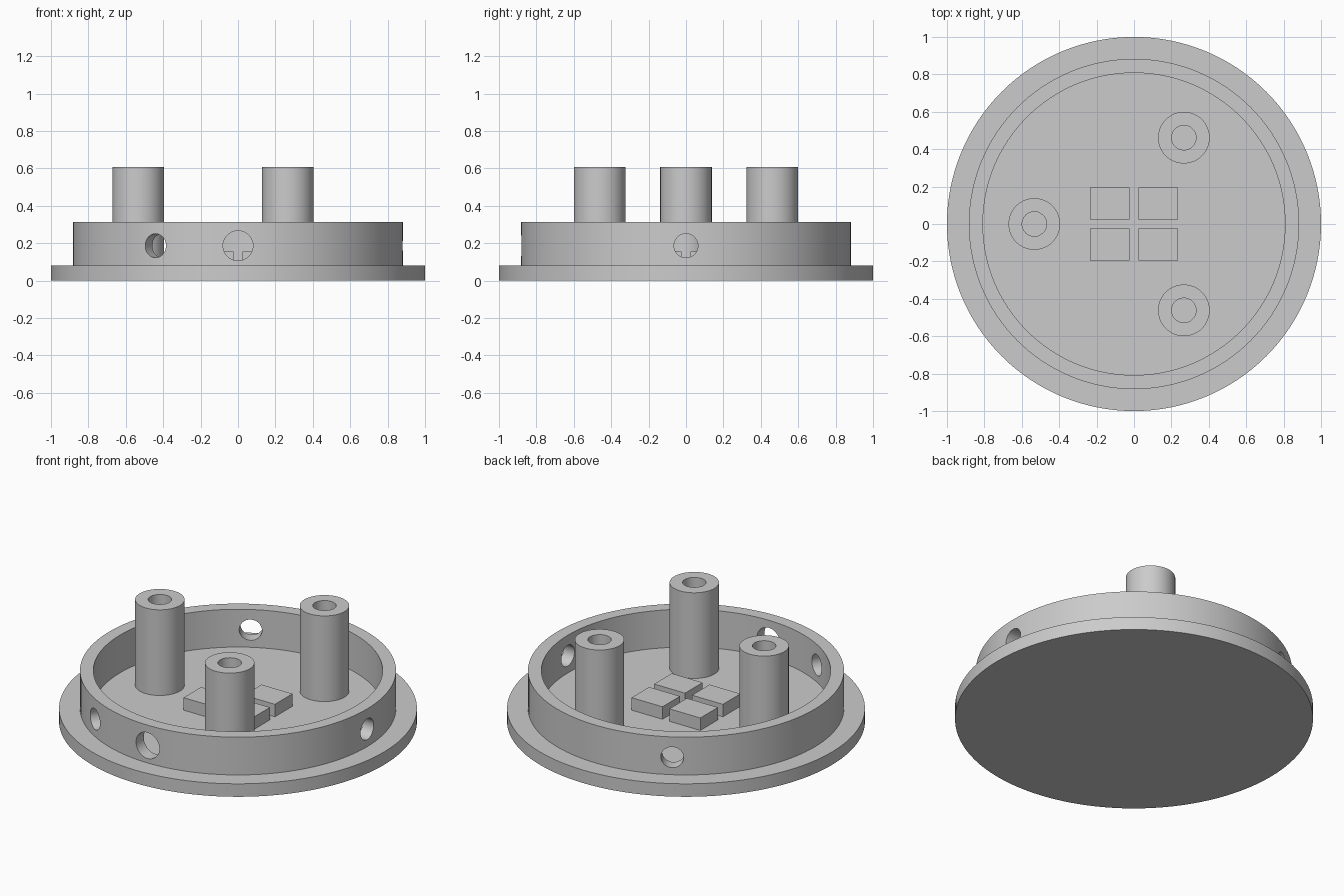
import bpy, bmesh, math
from mathutils import Matrix, Vector

cube = bpy.data.objects.get("Cube")
if cube:
    bpy.data.objects.remove(cube, do_unlink=True)

# One plain grey for everything
GREY = (0.6, 0.6, 0.6, 1.0)
mat = bpy.data.materials.new("plain grey")
mat.use_nodes = True
mat.diffuse_color = GREY
mat.node_tree.nodes["Principled BSDF"].inputs["Base Color"].default_value = GREY

PLATE_TOP, RIM_TOP, POST_TOP, BLOCK_TOP = 0.08, 0.313, 0.608, 0.157
RIM_OUT, RIM_IN = 0.883, 0.808
HOLE_Z = 0.187


def finish(name, bm):
    bmesh.ops.recalc_face_normals(bm, faces=bm.faces)
    mesh = bpy.data.meshes.new(name)
    bm.to_mesh(mesh)
    bm.free()
    mesh.materials.append(mat)
    obj = bpy.data.objects.new(name, mesh)
    bpy.context.collection.objects.link(obj)
    return obj


def activate(obj):
    bpy.ops.object.select_all(action="DESELECT")
    obj.select_set(True)
    bpy.context.view_layer.objects.active = obj


def smooth(obj):
    activate(obj)
    bpy.ops.object.shade_smooth_by_angle(angle=math.radians(30))


def lathe(name, profile, steps, closed=False):
    """Spin an (r, z) profile around the z axis."""
    bm = bmesh.new()
    verts = [bm.verts.new((r, 0, z)) for r, z in profile]
    pairs = list(zip(verts, verts[1:]))
    if closed:
        pairs.append((verts[-1], verts[0]))
    edges = [bm.edges.new(p) for p in pairs]
    bmesh.ops.spin(bm, geom=verts + edges, cent=(0, 0, 0), axis=(0, 0, 1),
                   angle=math.tau, steps=steps, use_merge=False)
    bmesh.ops.remove_doubles(bm, verts=bm.verts, dist=1e-4)
    return finish(name, bm)


# Round plate with a raised rim
tray = lathe("plate_and_rim", [
    (0, 0), (1, 0), (1, PLATE_TOP), (RIM_OUT, PLATE_TOP), (RIM_OUT, RIM_TOP),
    (RIM_IN, RIM_TOP), (RIM_IN, PLATE_TOP), (0, PLATE_TOP)], 128)

# Radial holes through the rim: three small, one larger at the front
for angle, radius in ((0, 0.064), (120, 0.064), (240, 0.064), (270, 0.08)):
    direction = Vector((math.cos(math.radians(angle)), math.sin(math.radians(angle)), 0))
    place = (Matrix.Translation(direction * 0.85 + Vector((0, 0, HOLE_Z)))
             @ direction.to_track_quat("Z", "Y").to_matrix().to_4x4())
    bm = bmesh.new()
    bmesh.ops.create_cone(bm, cap_ends=True, segments=40, radius1=radius,
                          radius2=radius, depth=0.3, matrix=place)
    cutter = finish("hole_cutter", bm)
    cutter.hide_render = True
    activate(tray)
    mod = tray.modifiers.new("hole", "BOOLEAN")
    mod.operation = "DIFFERENCE"
    mod.solver = "EXACT"
    mod.object = cutter
    bpy.ops.object.modifier_apply(modifier=mod.name)
    bpy.data.objects.remove(cutter, do_unlink=True)
smooth(tray)

# Three hollow posts
for label, angle in (("back", 60), ("side", 180), ("front", 300)):
    post = lathe(label + "_post", [
        (0.138, PLATE_TOP), (0.138, POST_TOP), (0.0655, POST_TOP),
        (0.0655, PLATE_TOP)], 64, closed=True)
    a = math.radians(angle)
    post.location = (0.533 * math.cos(a), 0.533 * math.sin(a), 0)
    smooth(post)

# Four low blocks in the middle
for sx, side in ((1, "left"), (-1, "right")):
    for sy, end in ((1, "back"), (-1, "front")):
        height = BLOCK_TOP - PLATE_TOP
        bm = bmesh.new()
        bmesh.ops.create_cube(bm, size=1, matrix=Matrix.Diagonal((0.211, 0.171, height, 1)))
        block = finish(f"{end}_{side}_block", bm)
        block.location = (sx * 0.129, sy * 0.11, PLATE_TOP + height / 2)
